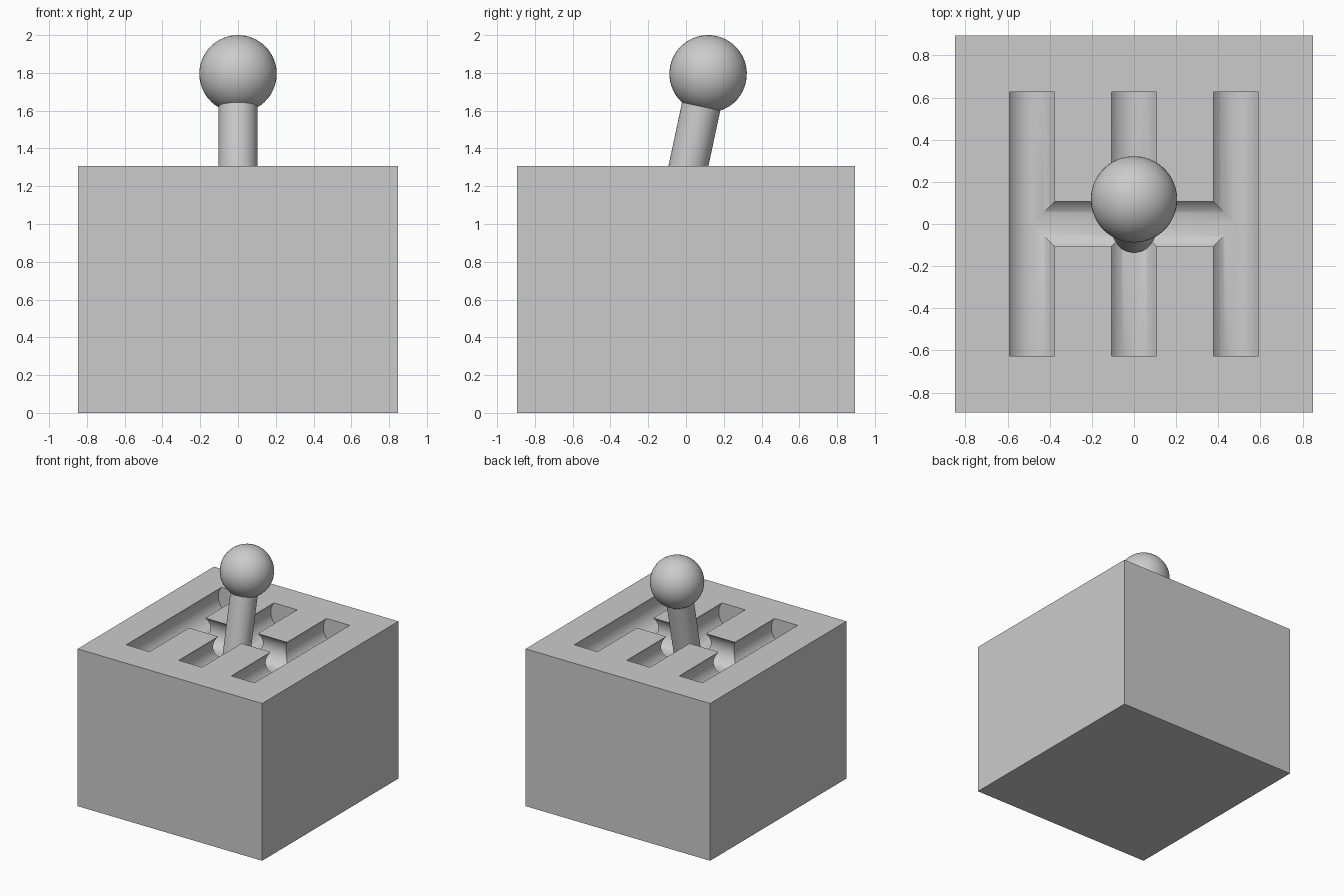
import bpy, math
from mathutils import Vector

if "Cube" in bpy.data.objects:
    bpy.data.objects.remove(bpy.data.objects["Cube"])

TOP = 1.307              # height of the box
SLOT_R, SLOT_W = 0.135, 0.107   # pipe radius and half width of its opening
SLOT_Z = TOP - math.sqrt(SLOT_R**2 - SLOT_W**2)


def rod(name, a, b, r, sides=64):
    a, b = Vector(a), Vector(b)
    d = b - a
    bpy.ops.mesh.primitive_cylinder_add(vertices=sides, radius=r, depth=d.length,
                                        location=(a + b) / 2,
                                        rotation=d.to_track_quat('Z', 'Y').to_euler())
    ob = bpy.context.object
    ob.name = name
    return ob


def smooth(ob):
    bpy.ops.object.select_all(action='DESELECT')
    ob.select_set(True)
    bpy.context.view_layer.objects.active = ob
    bpy.ops.object.shade_smooth_by_angle(angle=math.radians(30))


# Solid housing
bpy.ops.mesh.primitive_cube_add(size=1, location=(0, 0, TOP / 2))
box = bpy.context.object
box.name = "gearbox_housing"
box.scale = (1.696, 1.788, TOP)
bpy.ops.object.transform_apply(location=False, rotation=False, scale=True)

# Undercut round-bottomed channels: three gates and one cross channel
cutters = [rod("gate_cutter", (x, -0.625, SLOT_Z), (x, 0.625, SLOT_Z), SLOT_R)
           for x in (-0.483, 0, 0.483)]
cutters.append(rod("cross_cutter", (-0.475, 0, SLOT_Z), (0.475, 0, SLOT_Z), SLOT_R))
for c in cutters:
    m = box.modifiers.new("channel", 'BOOLEAN')
    m.operation = 'DIFFERENCE'
    m.solver = 'EXACT'
    m.object = c
    bpy.context.view_layer.objects.active = box
    bpy.ops.object.modifier_apply(modifier=m.name)
for c in cutters:
    bpy.data.objects.remove(c, do_unlink=True)
smooth(box)

# Tilted lever and its ball knob
knob_pos = Vector((0, 0.117, 1.795))
lever = rod("lever", (0, -0.034, 1.087), knob_pos, 0.1035)
smooth(lever)
bpy.ops.mesh.primitive_uv_sphere_add(segments=48, ring_count=24, radius=0.205,
                                     location=knob_pos,
                                     rotation=lever.rotation_euler)
knob = bpy.context.object
knob.name = "lever_knob"
smooth(knob)
